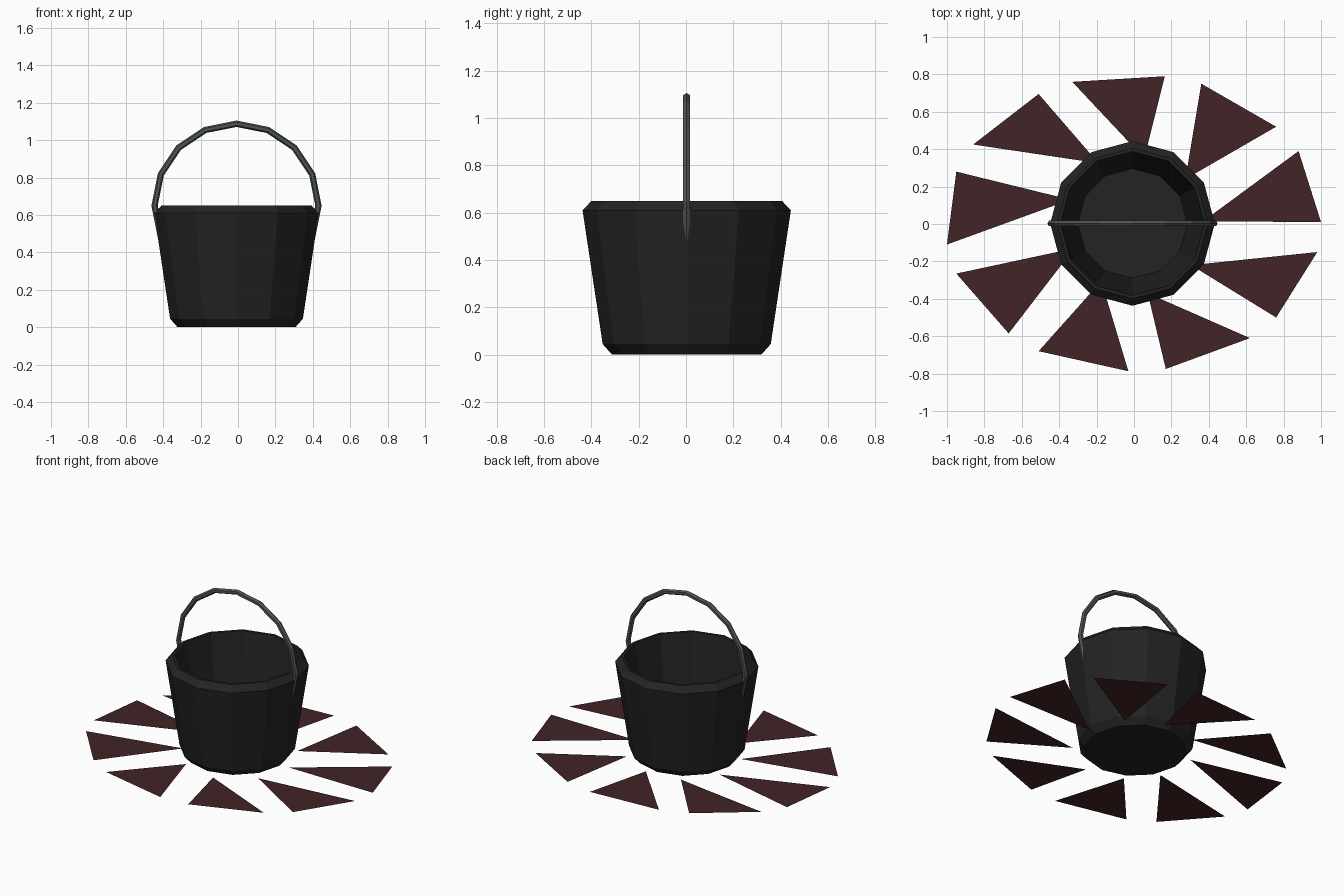
import bpy
import bmesh
from math import cos, sin, pi, radians

if "Cube" in bpy.data.objects:
    bpy.data.objects.remove(bpy.data.objects["Cube"])

CX, CY = -0.008, 0.003          # bucket axis


def material(name, rgb):
    m = bpy.data.materials.new(name)
    m.diffuse_color = (*rgb, 1.0)
    m.use_nodes = True
    m.node_tree.nodes["Principled BSDF"].inputs["Base Color"].default_value = m.diffuse_color
    return m


def make_object(name, bm, mat):
    mesh = bpy.data.meshes.new(name)
    bm.to_mesh(mesh)
    bm.free()
    mesh.materials.append(mat)
    ob = bpy.data.objects.new(name, mesh)
    bpy.context.collection.objects.link(ob)
    return ob


def skin(rings):
    """Join equal-sized rings of points with quads and cap both ends."""
    bm = bmesh.new()
    vs = [[bm.verts.new(p) for p in ring] for ring in rings]
    n = len(vs[0])
    for a, b in zip(vs, vs[1:]):
        for i in range(n):
            j = (i + 1) % n
            bm.faces.new((a[i], a[j], b[j], b[i]))
    bm.faces.new(vs[0][::-1])
    bm.faces.new(vs[-1])
    bmesh.ops.recalc_face_normals(bm, faces=bm.faces[:])
    return bm


black = material("bucket black", (0.017, 0.017, 0.017))
steel = material("handle grey", (0.075, 0.09, 0.09))
brown = material("dark red brown", (0.054, 0.0175, 0.019))

# Bucket: twelve-sided turned profile, outside then inside (radius, height)
profile = [(0.315, 0), (0.355, 0.045), (0.44, 0.61), (0.402, 0.65),
           (0.385, 0.65), (0.293, 0.05)]
make_object("bucket", skin([
    [(CX + r * cos(i * pi / 6), CY + r * sin(i * pi / 6), z) for i in range(12)]
    for r, z in profile]), black)

# Handle: six-sided tube along an arc, ends sunk into the bucket wall
R, TUBE, SIDES = 0.438, 0.017, 6
rings = []
for k in range(-1, 10):
    a = radians(22.5 * k)
    rings.append([(CX + (R + TUBE * cos(t)) * cos(a), CY + TUBE * sin(t),
                   0.65 + (R + TUBE * cos(t)) * sin(a))
                  for t in (2 * pi * s / SIDES for s in range(SIDES))])
make_object("handle", skin(rings), steel)

# Ground shards: flat triangles pointing at the bucket (tip, outer, outer)
shards = [
    ((0.37, 0.015), (1.0, 0.01), (0.88, 0.39)),
    ((0.275, 0.24), (0.76, 0.52), (0.36, 0.75)),
    ((0.055, 0.35), (0.165, 0.79), (-0.33, 0.76)),
    ((-0.19, 0.325), (-0.51, 0.695), (-0.86, 0.425)),
    ((-0.34, 0.13), (-0.95, 0.28), (-1.0, -0.11)),
    ((-0.32, -0.13), (-0.95, -0.265), (-0.67, -0.585)),
    ((-0.175, -0.305), (-0.51, -0.68), (-0.03, -0.787)),
    ((0.073, -0.37), (0.17, -0.775), (0.62, -0.61)),
    ((0.305, -0.22), (0.76, -0.5), (0.98, -0.15)),
]
bm = bmesh.new()
for tri in shards:
    face = bm.faces.new([bm.verts.new((x, y, 0)) for x, y in tri])
    face.normal_update()
    if face.normal.z < 0:
        face.normal_flip()
make_object("ground_shards", bm, brown)
